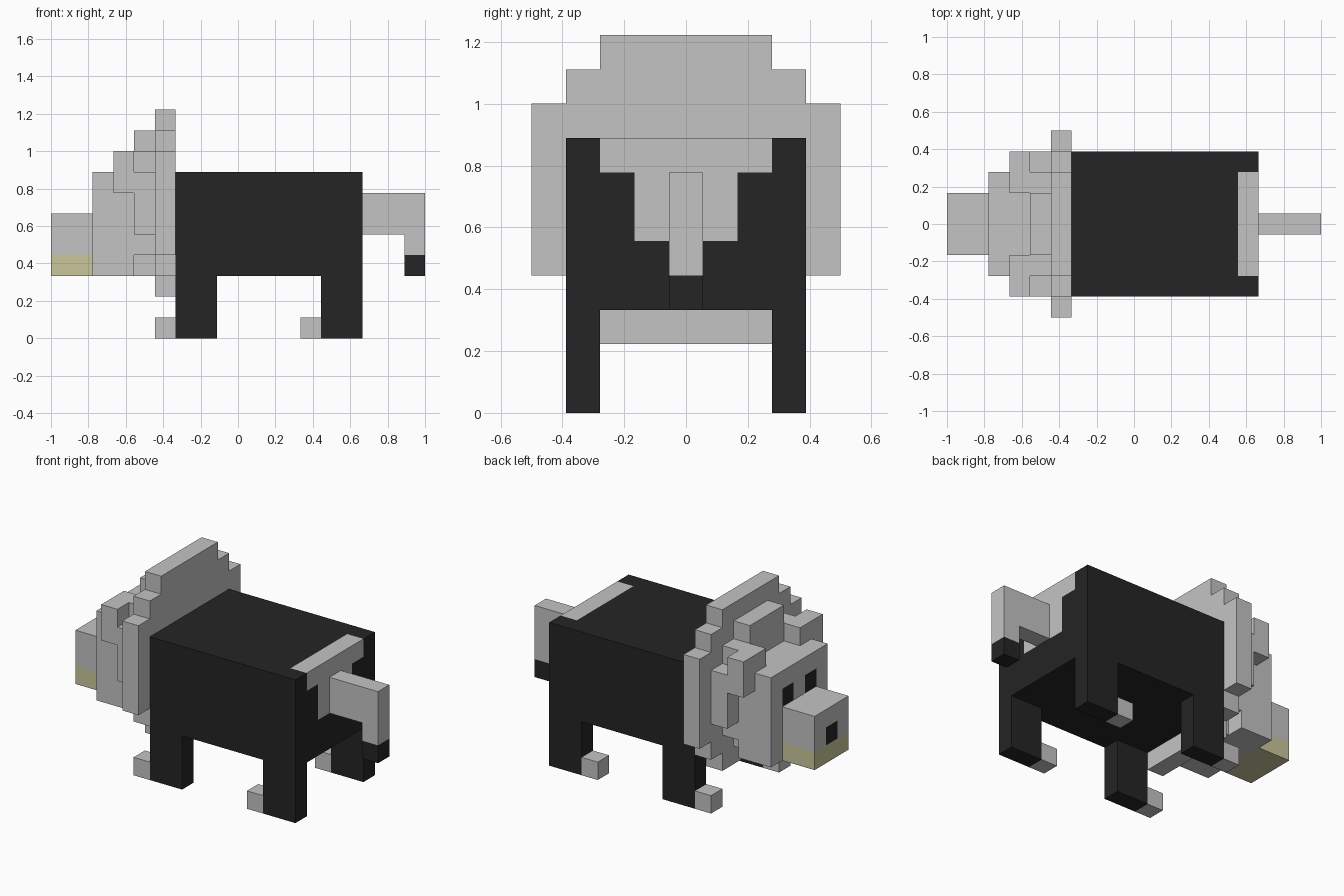
import bpy
import bmesh
from mathutils import Vector

cube = bpy.data.objects.get("Cube")
if cube:
    bpy.data.objects.remove(cube, do_unlink=True)

U = 1 / 9  # size of one block


def material(name, r, g, b):
    mat = bpy.data.materials.new(name)
    mat.use_nodes = True
    mat.diffuse_color = (r, g, b, 1)
    mat.node_tree.nodes["Principled BSDF"].inputs["Base Color"].default_value = (r, g, b, 1)
    return mat


LIGHT = material("light_grey", 0.55, 0.55, 0.55)
BLACK = material("black", 0.018, 0.018, 0.018)
CREAM = material("pale_yellow", 0.59, 0.57, 0.33)


def finish(bm, name, mats):
    bmesh.ops.recalc_face_normals(bm, faces=bm.faces)
    mesh = bpy.data.meshes.new(name)
    bm.to_mesh(mesh)
    bm.free()
    for mat in mats:
        mesh.materials.append(mat)
    obj = bpy.data.objects.new(name, mesh)
    bpy.context.collection.objects.link(obj)
    return obj


def block(name, x, y, z, mats, cuts=(), rule=None):
    """Box from ranges in blocks; cut along (axis, position), then colour faces by rule."""
    bm = bmesh.new()
    bmesh.ops.create_cube(bm, size=1)
    for v in bm.verts:
        v.co = Vector([(r[0] if c < 0 else r[1]) * U for c, r in zip(v.co, (x, y, z))])
    for axis, pos in cuts:
        point, normal = Vector(), Vector()
        point[axis], normal[axis] = pos * U, 1
        bmesh.ops.bisect_plane(bm, geom=bm.verts[:] + bm.edges[:] + bm.faces[:],
                               plane_co=point, plane_no=normal)
    bm.normal_update()
    if rule:
        for f in bm.faces:
            f.material_index = rule(f.calc_center_median() / U, f.normal)
    return finish(bm, name, mats)


def stepped_disc(name, x0, x1, rows):
    """Symmetrical stepped outline of (half width, bottom, top) rows, extruded along x."""
    side = [(w, z) for w, low, high in rows for z in (low, high)]
    outline = side + [(-w, z) for w, z in reversed(side)]
    bm = bmesh.new()
    face = bm.faces.new([bm.verts.new((x0 * U, y * U, z * U)) for y, z in outline])
    new = bmesh.ops.extrude_face_region(bm, geom=[face])["geom"]
    moved = [g for g in new if isinstance(g, bmesh.types.BMVert)]
    bmesh.ops.translate(bm, verts=moved, vec=((x1 - x0) * U, 0, 0))
    return finish(bm, name, [LIGHT])


# Body with a light rump patch
def rump_patch(c, n):
    if n.z > 0.5:
        return int(c.x > 5 and abs(c.y) < 2.5)
    if n.x > 0.5:
        return int((c.z > 7 and abs(c.y) < 2.5) or (c.z > 5 and abs(c.y) < 1.5))
    return 0


block("body", (-3, 6), (-3.5, 3.5), (3, 8), [BLACK, LIGHT],
      [(0, 5), (1, -2.5), (1, -1.5), (1, 1.5), (1, 2.5), (2, 5), (2, 7)], rump_patch)

# Legs, feet and ears, one on each side
for side, s in (("left", -1), ("right", 1)):
    y = sorted((s * 2.5, s * 3.5))
    for place, x in (("front", -3), ("back", 4)):
        block(f"{place}_leg_{side}", (x, x + 2), y, (0, 3), [BLACK])
        block(f"{place}_foot_{side}", (x - 1, x), y, (0, 1), [LIGHT])
    block(f"ear_{side}", (-6, -5), sorted((s * 1.5, s * 3.5)), (7, 9), [LIGHT])

# Mane in two stepped layers
stepped_disc("mane_back", -4, -3,
             [(2.5, 2, 3), (3.5, 3, 4), (4.5, 4, 9), (3.5, 9, 10), (2.5, 10, 11)])
stepped_disc("mane_front", -5, -4,
             [(1.5, 3, 4), (2.5, 4, 5), (3.5, 5, 8), (2.5, 8, 9), (1.5, 9, 10)])

# Head with eyes
block("head", (-7, -5), (-2.5, 2.5), (3, 8), [LIGHT, BLACK],
      [(1, -1.5), (1, -0.5), (1, 0.5), (1, 1.5), (2, 6), (2, 7)],
      lambda c, n: int(n.x < -0.5 and 0.5 < abs(c.y) < 1.5 and 6 < c.z < 7))

# Snout with nose and pale jaw
block("snout", (-9, -7), (-1.5, 1.5), (3, 6), [LIGHT, BLACK, CREAM],
      [(1, -0.5), (1, 0.5), (2, 4), (2, 5)],
      lambda c, n: 2 if c.z < 4 else int(n.x < -0.5 and abs(c.y) < 0.5 and c.z < 5))

# Tail with dark tip
block("tail", (6, 9), (-0.5, 0.5), (5, 7), [LIGHT])
block("tail_end", (8, 9), (-0.5, 0.5), (3, 5), [LIGHT, BLACK], [(2, 4)],
      lambda c, n: int(c.z < 4))
